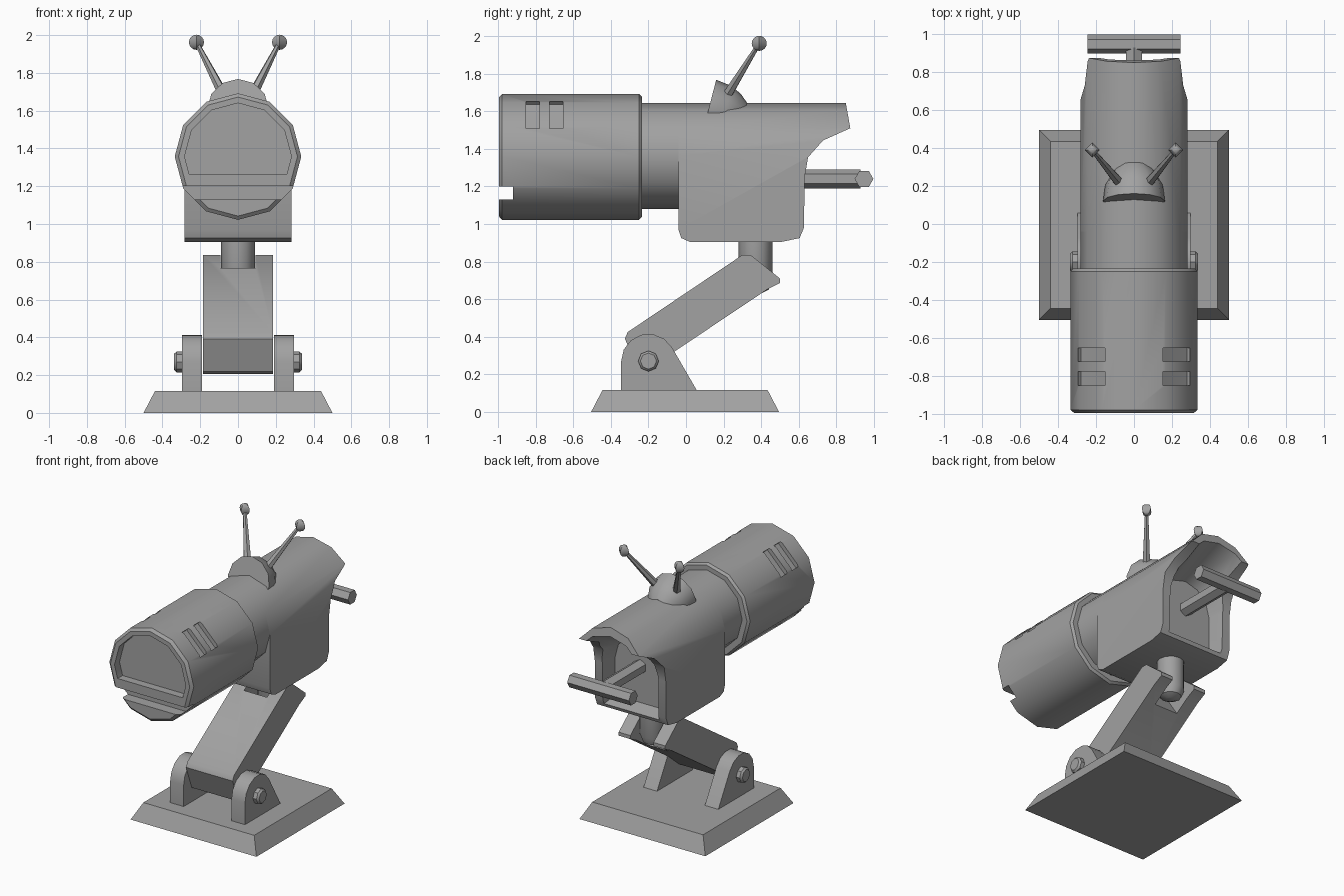
import bpy, bmesh
from math import pi, cos, sin, radians
from mathutils import Vector

if "Cube" in bpy.data.objects:
    bpy.data.objects.remove(bpy.data.objects["Cube"])

grey = bpy.data.materials.new("plain_grey")
grey.use_nodes = True
colour = (0.36, 0.36, 0.36, 1)
grey.diffuse_color = colour
grey.node_tree.nodes["Principled BSDF"].inputs["Base Color"].default_value = colour

X, Y, Z = Vector((1, 0, 0)), Vector((0, 1, 0)), Vector((0, 0, 1))


def loft(name, rings):
    """Skin equal-sized point rings and cap both ends."""
    bm = bmesh.new()
    loops = [[bm.verts.new(p) for p in r] for r in rings]
    n = len(loops[0])
    for a, b in zip(loops, loops[1:]):
        for i in range(n):
            j = (i + 1) % n
            bm.faces.new((a[i], a[j], b[j], b[i]))
    bm.faces.new(loops[0])
    bm.faces.new(loops[-1])
    bmesh.ops.recalc_face_normals(bm, faces=bm.faces)
    mesh = bpy.data.meshes.new(name)
    bm.to_mesh(mesh)
    bm.free()
    mesh.materials.append(grey)
    ob = bpy.data.objects.new(name, mesh)
    bpy.context.collection.objects.link(ob)
    return ob


def turned(name, origin, axis, up, profile, n=12):
    """Revolve (distance, radius) pairs about an axis; a vertex points up."""
    axis, up = Vector(axis).normalized(), Vector(up)
    up = (up - axis * up.dot(axis)).normalized()
    side = axis.cross(up)
    return loft(name, [[Vector(origin) + axis * t + (up * cos(2 * pi * i / n)
                        + side * sin(2 * pi * i / n)) * r for i in range(n)]
                       for t, r in profile])


def side_prism(name, pts, x0, x1):
    return loft(name, [[(x, y, z) for y, z in pts] for x in (x0, x1)])


def arch(half, top, bottom, y):
    """Half twelve-sided arch on straight legs, in the plane at y."""
    pts = [(half * cos(pi * i / 6), y, top - half + half * sin(pi * i / 6)) for i in range(7)]
    return pts + [(-half, y, bottom), (half, y, bottom)]


def boolean(ob, cutter, operation="DIFFERENCE"):
    mod = ob.modifiers.new("cut", "BOOLEAN")
    mod.object, mod.operation, mod.solver = cutter, operation, "EXACT"
    bpy.context.view_layer.objects.active = ob
    bpy.ops.object.modifier_apply(modifier=mod.name)
    bpy.data.objects.remove(cutter)


# Base plate and hinge brackets
loft("base_plate", [[(sx * h, sy * h - 0.005, z) for sx, sy in
     ((-1, -1), (1, -1), (1, 1), (-1, 1))] for h, z in ((0.5, 0), (0.44, 0.115))])
hinge = Vector((0, -0.2, 0.27))
bracket = [(-0.345, 0.11)] + [(hinge.y + 0.145 * cos(radians(a)), hinge.z + 0.145 * sin(radians(a)))
                              for a in range(180, 29, -25)] + [(0.06, 0.11)]
for s, side in ((1, "left"), (-1, "right")):
    side_prism(side + "_bracket", bracket, s * 0.19, s * 0.297)
    turned(side + "_bolt", hinge + X * s * 0.28, X * s, Z,
           ((0, 0.055), (0.045, 0.055), (0.058, 0.043)), 8)

# Slanted arm with a forked upper end
arm = side_prism("arm", [(-0.31, 0.425), (0.3, 0.835), (0.345, 0.835), (0.5, 0.71), (0.5, 0.685),
                         (0.43, 0.65), (-0.07, 0.315), (-0.19, 0.215), (-0.22, 0.205),
                         (-0.26, 0.22), (-0.325, 0.39)], -0.185, 0.185)
boolean(arm, side_prism("slot_cutter", [(0.17, 0.81), (0.37, 0.51), (0.75, 0.6), (0.5, 1)],
                        -0.092, 0.092))

# Neck post
turned("neck_post", (0, 0.37, 0), Z, Y,
       ((0.63, 0.03), (0.65, 0.07), (0.7, 0.09), (0.95, 0.09)))

# Main body: arched section trimmed by the side outline, with a scooped rear
body = loft("body", [arch(0.282, 1.644, 0.8, -0.1), arch(0.282, 1.644, 0.8, 1)])
outline = [(-0.04, 1.8), (-0.04, 0.97), (-0.025, 0.925), (0.02, 0.905), (0.51, 0.905),
           (0.605, 0.925), (0.628, 0.98), (0.632, 1.25), (0.65, 1.355), (0.73, 1.445),
           (0.875, 1.51), (0.85, 1.65), (0.84, 1.8)]
boolean(body, side_prism("outline_cutter", outline, -0.5, 0.5), "INTERSECT")
boolean(body, loft("scoop_cutter", [arch(0.2, 1.45, 0.98, 0.52), arch(0.275, 1.6, 0.86, 0.9)]))
turned("body_tube", (0, 0, 1.362), Y, Z, ((-0.3, 0.282), (0.0, 0.282)))

# Rear handle
turned("handle_stem", (0, 0.5, 1.24), Y, Z, ((0, 0.05), (0.43, 0.05)), 6)
turned("handle_bar", (-0.245, 0.948, 1.24), X, Y, ((0, 0.05), (0.49, 0.05)), 6)

# Front barrel with window recess, notch and side vents
centre = Vector((0, 0, 1.357))
barrel = turned("barrel", centre, Y, Z,
                ((-0.997, 0.315), (-0.98, 0.335), (-0.25, 0.335), (-0.235, 0.32)))
window = turned("window_cutter", centre, Y, Z, ((-1.1, 0.283), (-0.94, 0.283)))
boolean(window, side_prism("window_trim", [(-1.2, 1.265), (-0.8, 1.265), (-0.8, 2), (-1.2, 2)],
                           -1, 1), "INTERSECT")
boolean(barrel, window)
boolean(barrel, side_prism("notch_cutter", [(-1.1, 1.13), (-0.92, 1.13), (-0.92, 1.2),
                                            (-1.1, 1.2)], -0.5, 0.5))
for s in (1, -1):
    out, along = Vector((s, 0, 1)).normalized(), Vector((s, 0, -1)).normalized()
    for y in (-0.815, -0.69):
        boolean(barrel, loft("vent_cutter", [[centre + out * r + along * a * 0.1 + Y * (y + b * 0.036)
                for a, b in ((-1, -1), (1, -1), (1, 1), (-1, 1))] for r in (0.295, 0.4)]))

# Antenna mount and antennae
turned("antenna_mount", (0, 0.12, 1.61), (0, 0.968, -0.25), Z,
       ((0, 0.163), (0.09, 0.152), (0.15, 0.12), (0.19, 0.085)))
for s, side in ((1, "left"), (-1, "right")):
    foot, tip = Vector((s * 0.075, 0.215, 1.68)), Vector((s * 0.22, 0.39, 1.962))
    turned(side + "_antenna_rod", foot, tip - foot, Z,
           ((0, 0.028), ((tip - foot).length, 0.012)), 6)
    turned(side + "_antenna_ball", tip, Z, Y,
           [(-0.04 * cos(pi * k / 8), max(0.04 * sin(pi * k / 8), 0.001)) for k in range(9)], 4)

# Soft shading with crisp edges
bpy.ops.object.select_all(action="DESELECT")
for ob in bpy.context.collection.objects:
    if ob.type == "MESH":
        ob.select_set(True)
        bpy.context.view_layer.objects.active = ob
bpy.ops.object.shade_smooth_by_angle(angle=radians(35))
